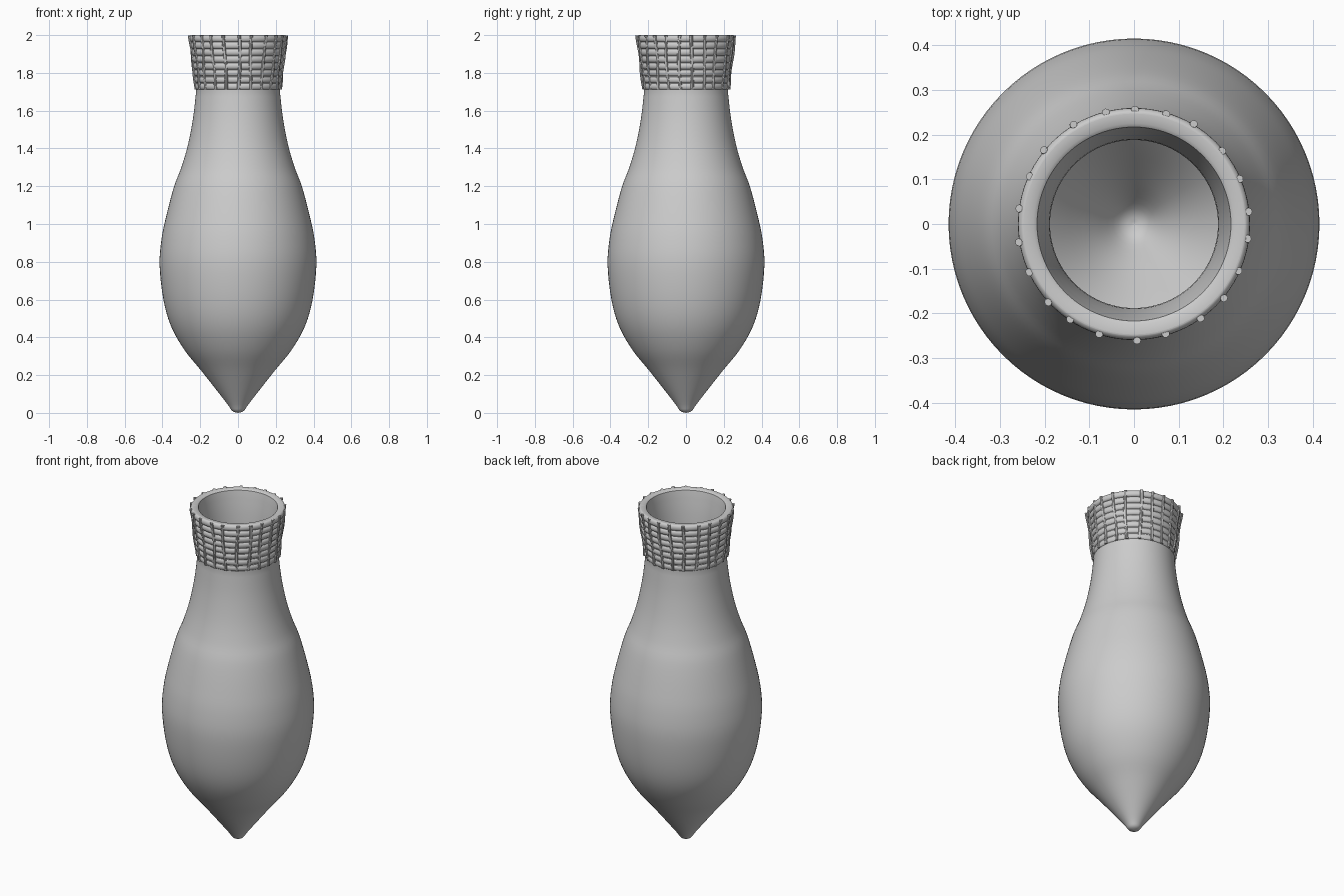
import bpy, bmesh, math, random

if "Cube" in bpy.data.objects:
    bpy.data.objects.remove(bpy.data.objects["Cube"])

random.seed(4)
SEG = 96


def finish(name, bm, angle=40):
    bmesh.ops.recalc_face_normals(bm, faces=bm.faces)
    me = bpy.data.meshes.new(name)
    bm.to_mesh(me)
    bm.free()
    ob = bpy.data.objects.new(name, me)
    bpy.context.collection.objects.link(ob)
    bpy.ops.object.select_all(action='DESELECT')
    ob.select_set(True)
    bpy.context.view_layer.objects.active = ob
    bpy.ops.object.shade_smooth_by_angle(angle=math.radians(angle))
    return ob


def smooth_curve(pts, n=4):
    # Catmull-Rom through the profile points
    out = []
    for i in range(len(pts) - 1):
        p0, p1 = pts[max(i - 1, 0)], pts[i]
        p2, p3 = pts[i + 1], pts[min(i + 2, len(pts) - 1)]
        for k in range(n):
            t = k / n
            out.append(tuple(0.5 * (2 * b + (c - a) * t + (2 * a - 5 * b + 4 * c - d) * t * t
                                    + (3 * b - a - 3 * c + d) * t ** 3)
                             for a, b, c, d in zip(p0, p1, p2, p3)))
    return out + [pts[-1]]


def lathe(name, profile, closed=False):
    bm = bmesh.new()
    rings = []
    for r, z in profile:
        if r < 1e-5:
            rings.append([bm.verts.new((0, 0, z))] * SEG)
        else:
            rings.append([bm.verts.new((r * math.cos(2 * math.pi * i / SEG),
                                        r * math.sin(2 * math.pi * i / SEG), z)) for i in range(SEG)])
    pairs = list(zip(rings, rings[1:])) + ([(rings[-1], rings[0])] if closed else [])
    for a, b in pairs:
        for i in range(SEG):
            j = (i + 1) % SEG
            bm.faces.new(list(dict.fromkeys((a[i], a[j], b[j], b[i]))))
    return finish(name, bm)


# Vase body: outer wall up, over the rim, inner wall down
outer = smooth_curve([(0, 0), (0.03, 0.01), (0.055, 0.045), (0.125, 0.135), (0.2, 0.23), (0.285, 0.335),
                      (0.355, 0.46), (0.395, 0.6), (0.415, 0.78), (0.405, 0.92), (0.378, 1.05),
                      (0.338, 1.2), (0.3, 1.3), (0.265, 1.42), (0.238, 1.56), (0.222, 1.7)])
rim = [(0.226, 1.76), (0.25, 1.996), (0.247, 2.0), (0.225, 2.0), (0.217, 1.994)]
inner = smooth_curve([(0.212, 1.97), (0.196, 1.86), (0.188, 1.72), (0.205, 1.56), (0.232, 1.42),
                      (0.267, 1.3), (0.305, 1.2), (0.347, 1.05), (0.375, 0.92), (0.384, 0.78),
                      (0.365, 0.6), (0.325, 0.47), (0.25, 0.345), (0.165, 0.24), (0.09, 0.145),
                      (0.035, 0.075), (0, 0.06)])
lathe("vase_body", outer + rim + inner)


def collar_radius(z):
    t = (z - 1.71) / 0.29
    return 0.222 + 0.029 * t + 0.005 * t * t


# Horizontal ribs: eight stacked cord rings forming the collar
ROWS = 8
step = 0.29 / ROWS
collar = [(0.205, 1.711)]
for k in range(ROWS):
    zc = 1.71 + step * (k + 0.5)
    for a in range(-75, 76, 25):
        s = math.radians(a)
        collar.append((collar_radius(zc) - 0.006 + 0.012 * math.cos(s), zc + step * 0.5 * math.sin(s)))
collar += [(0.249, 2.0), (0.225, 2.0)]
lathe("woven_collar", collar)

# Vertical cords: slightly wavy strands crossing the ribs
bm = bmesh.new()
CORDS, SIDES, STEPS = 22, 8, 20
for c in range(CORDS):
    base = 2 * math.pi * (c + 0.5) / CORDS + random.uniform(-0.03, 0.03)
    phase = random.uniform(0, 6.28)
    rings = []
    for k in range(STEPS + 1):
        t = k / STEPS
        z = 1.712 + 0.286 * t
        ang = base + 0.02 * math.sin(phase + 4 * t)
        r = collar_radius(z) + 0.003 + 0.0025 * math.sin(phase + 9 * t)
        ring = []
        for s in range(SIDES):
            u = 2 * math.pi * s / SIDES
            rr, tt = r + 0.008 * math.cos(u), 0.009 * math.sin(u)
            ring.append(bm.verts.new((rr * math.cos(ang) - tt * math.sin(ang),
                                      rr * math.sin(ang) + tt * math.cos(ang), z)))
        rings.append(ring)
    for a, b in zip(rings, rings[1:]):
        for s in range(SIDES):
            bm.faces.new((a[s], a[(s + 1) % SIDES], b[(s + 1) % SIDES], b[s]))
    bm.faces.new(rings[0])
    bm.faces.new(rings[-1])
finish("collar_cords", bm)
